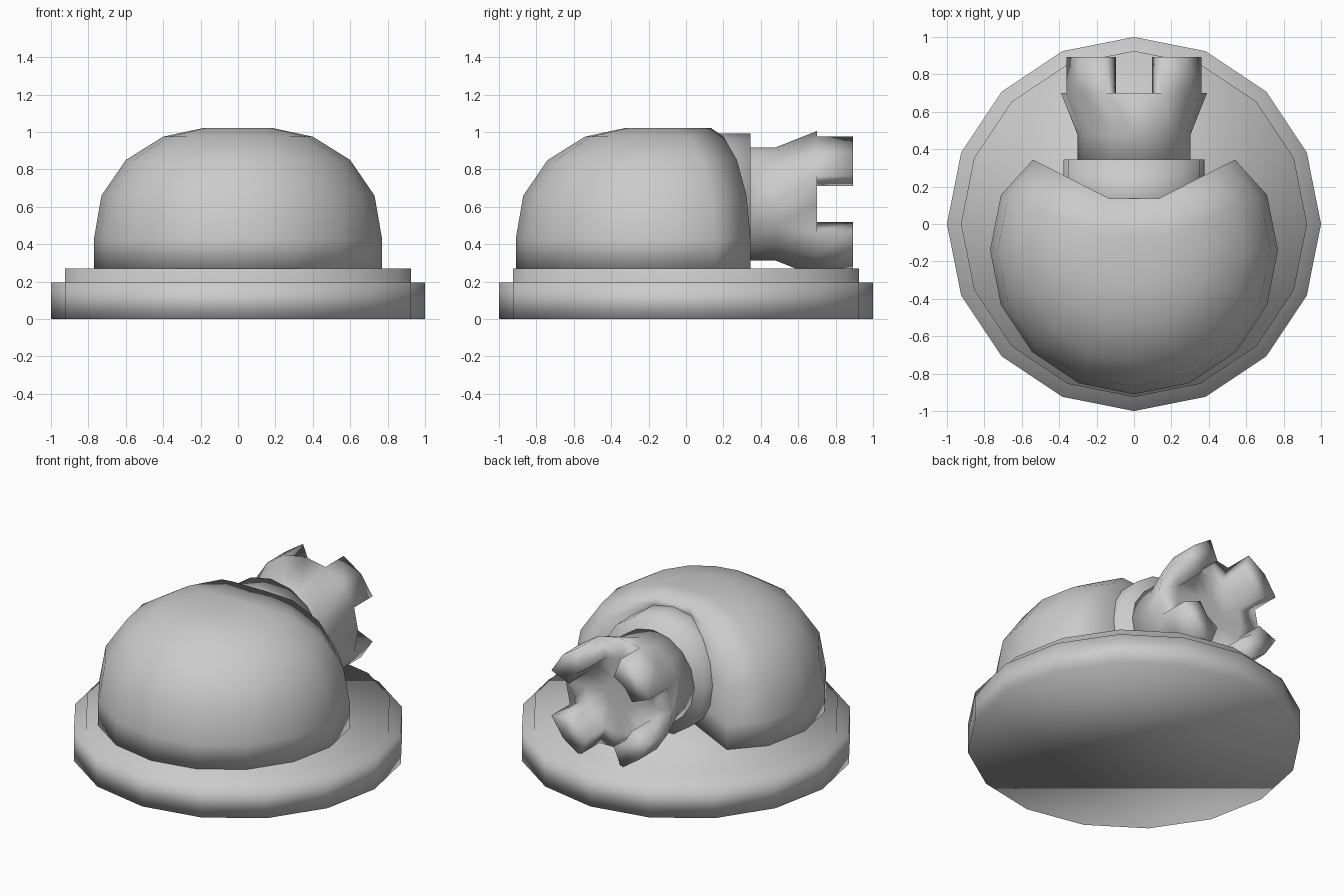
import bpy, bmesh, math
from mathutils import Vector

if "Cube" in bpy.data.objects:
    bpy.data.objects.remove(bpy.data.objects["Cube"])

N = 16  # sides of every round part


def finish(bm, name):
    bmesh.ops.remove_doubles(bm, verts=bm.verts, dist=0.0005)
    bmesh.ops.recalc_face_normals(bm, faces=bm.faces)
    for f in bm.faces:
        f.smooth = True
    me = bpy.data.meshes.new(name)
    bm.to_mesh(me)
    bm.free()
    ob = bpy.data.objects.new(name, me)
    bpy.context.collection.objects.link(ob)
    return ob


def loft(rings):
    """Skin closed rings of equal length and cap both ends."""
    bm = bmesh.new()
    vs = [[bm.verts.new(p) for p in ring] for ring in rings]
    bands = []
    for a, b in zip(vs, vs[1:]):
        n = len(a)
        bands.append([bm.faces.new((a[i], a[(i + 1) % n], b[(i + 1) % n], b[i]))
                      for i in range(n)])
    bm.faces.new(vs[0])
    bm.faces.new(vs[-1])
    return bm, bands


def circle(r, place):
    return [place(r * math.cos(2 * math.pi * i / N), r * math.sin(2 * math.pi * i / N))
            for i in range(N)]


# Stepped round base
profile = [(1, 0), (1, 0.195), (0.925, 0.195), (0.925, 0.27)]
bm, _ = loft([circle(r, lambda u, v: (u, v, z)) for r, z in profile])
finish(bm, "base")

# Dome body with a vertical V-shaped recess at the back
CY = -0.14
dome = [(0.77, 0.265, 0.54), (0.77, 0.43, 0.54), (0.73, 0.66, 0.50),
        (0.60, 0.85, 0.40), (0.40, 0.975, 0.26), (0.19, 1.02, 0.13)]
rings = []
for r, z, tip in dome:
    ty = 0.135 + (tip - 0.13) * 0.51
    ring = [(-0.13, 0.135, z), (-tip, ty, z)]
    for k in range(11):
        a = math.radians(157.5 + 22.5 * k * 1.0)
        if k <= 10:
            ring.append((r * math.cos(a), CY + r * math.sin(a), z))
    ring += [(tip, ty, z), (0.13, 0.135, z)]
    rings.append(ring)
bm, _ = loft(rings)
finish(bm, "dome_body")


# Parts turned around the y axis at the back
def turned(prof):
    return loft([circle(r, lambda u, v: (u, y, 0.615 + v)) for r, y in prof])


# Collar ring
bm, _ = turned([(0.378, 0.0), (0.378, 0.345)])
finish(bm, "collar")

# Flared turret with a notched rim
bm, bands = turned([(0.303, 0.30), (0.303, 0.48), (0.39, 0.70), (0.25, 0.70), (0.1, 0.69)])
rim = bands[2]
teeth = [rim[i] for i in range(N) if i % 4 in (1, 2)]
res = bmesh.ops.extrude_face_region(bm, geom=teeth)
moved = [g for g in res["geom"] if isinstance(g, bmesh.types.BMVert)]
bmesh.ops.translate(bm, verts=moved, vec=Vector((0, 0.193, 0)))
bmesh.ops.delete(bm, geom=[f for f in teeth if f.is_valid], context='FACES_ONLY')
finish(bm, "turret")
